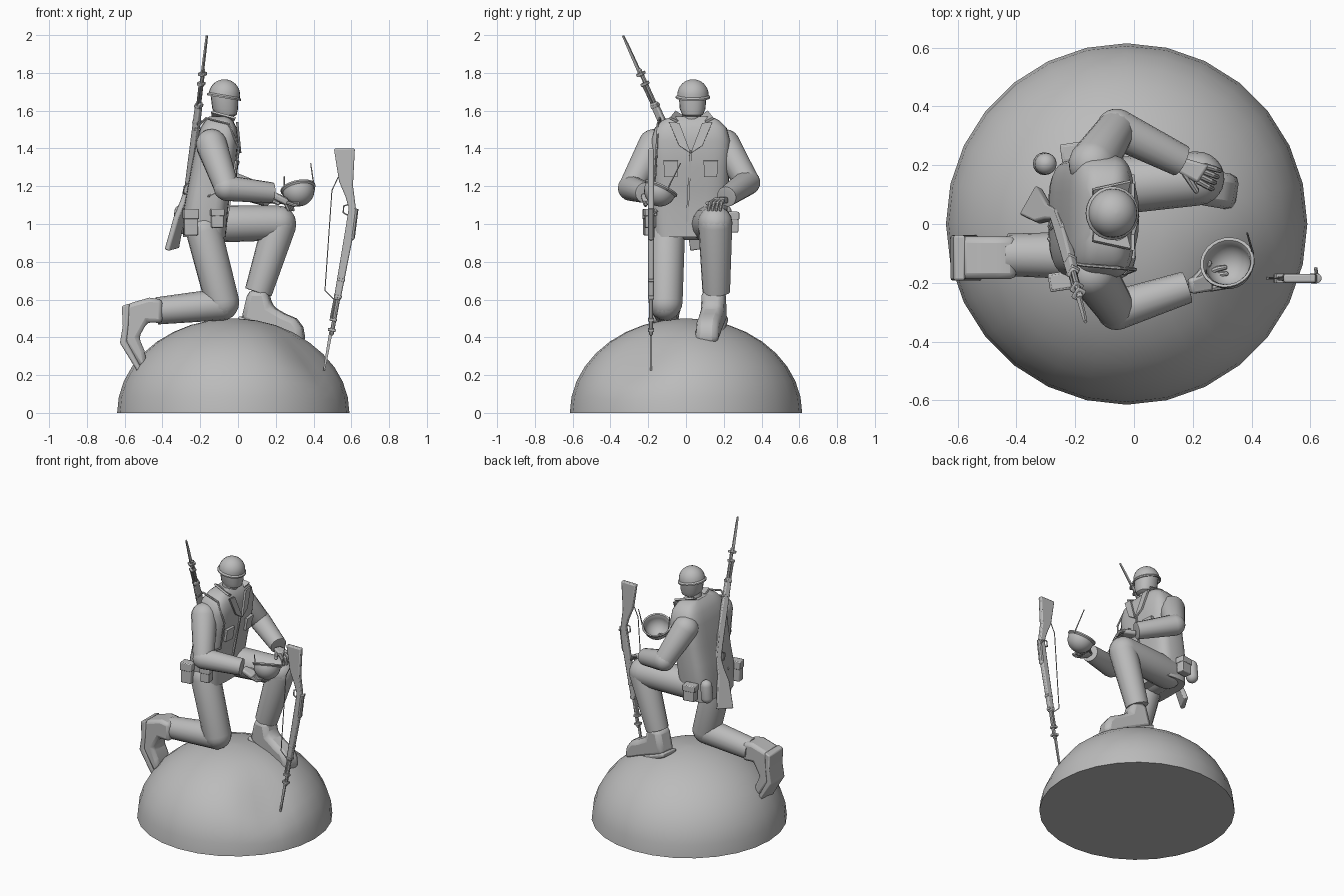
import bpy, bmesh, math
from mathutils import Vector, Matrix

cube = bpy.data.objects.get("Cube")
if cube:
    bpy.data.objects.remove(cube, do_unlink=True)

grey = bpy.data.materials.new("stone grey")
grey.use_nodes = True
GREY = (0.5, 0.5, 0.5, 1)
grey.diffuse_color = GREY
grey.node_tree.nodes["Principled BSDF"].inputs["Base Color"].default_value = GREY
parts = []


def finish(name, bm, bevel=0):
    bmesh.ops.recalc_face_normals(bm, faces=bm.faces)
    mesh = bpy.data.meshes.new(name)
    bm.to_mesh(mesh)
    bm.free()
    mesh.materials.append(grey)
    ob = bpy.data.objects.new(name, mesh)
    bpy.context.collection.objects.link(ob)
    if bevel:
        mod = ob.modifiers.new("soft_edges", "BEVEL")
        mod.width, mod.segments, mod.limit_method = bevel, 2, "ANGLE"
    parts.append(ob)
    return ob


def skin(bm, rings):
    """Bridge rings of points and cap both ends."""
    rows = [[bm.verts.new(p) for p in r] for r in rings]
    n = len(rows[0])
    for a, b in zip(rows, rows[1:]):
        for i in range(n):
            j = (i + 1) % n
            bm.faces.new((a[i], a[j], b[j], b[i]))
    bm.faces.new(rows[0])
    bm.faces.new(rows[-1])


def oval(cx, cy, z, hx, hy, n=24, power=1.0):
    pts = []
    for i in range(n):
        a = 2 * math.pi * i / n
        c, s = math.cos(a), math.sin(a)
        pts.append(Vector((cx + hx * math.copysign(abs(c) ** power, c),
                           cy + hy * math.copysign(abs(s) ** power, s), z)))
    return pts


def loft(name, rows, n=24, power=1.0, matrix=Matrix()):
    """Stack of ovals, each row = (z, cx, cy, hx, hy)."""
    bm = bmesh.new()
    skin(bm, [[matrix @ p for p in oval(cx, cy, z, hx, hy, n, power)]
              for z, cx, cy, hx, hy in rows])
    return finish(name, bm)


def aim(direction):
    return Vector(direction).to_track_quat("Z", "Y").to_matrix().to_4x4()


def capsule(name, a, b, ra, rb, n=16, end=1.0):
    """Tapered limb with domed ends; end flattens the far dome."""
    a, b = Vector(a), Vector(b)
    length = (b - a).length
    rows = []
    for k in range(6):
        t = math.radians(5 + 17 * k)
        rows.append((-ra * math.cos(t), 0, 0, ra * math.sin(t), ra * math.sin(t)))
    for k in range(6):
        t = math.radians(90 - 17 * k)
        rows.append((length + end * rb * math.cos(t), 0, 0, rb * math.sin(t), rb * math.sin(t)))
    return loft(name, rows, n, matrix=Matrix.Translation(a) @ aim(b - a))


def prism(name, pts, thick, matrix, bevel=0.0):
    """Outline in local XY, centred thickness along local Z."""
    bm = bmesh.new()
    skin(bm, [[matrix @ Vector((x, y, s * thick / 2)) for x, y in pts] for s in (-1, 1)])
    return finish(name, bm, bevel)


def box(name, loc, size, rot=(0, 0, 0), bevel=0.0):
    bm = bmesh.new()
    turn = Matrix.Rotation(rot[2], 4, "Z") @ Matrix.Rotation(rot[1], 4, "Y") @ Matrix.Rotation(rot[0], 4, "X")
    bmesh.ops.create_cube(bm, size=1, matrix=Matrix.Translation(loc) @ turn @ Matrix.Diagonal((*size, 1)))
    return finish(name, bm, bevel)


def frame(origin, x, y):
    """Matrix with local X along x and local Y as near to y as possible."""
    x = Vector(x).normalized()
    z = x.cross(Vector(y)).normalized()
    y = z.cross(x)
    m = Matrix((x, y, z)).transposed().to_4x4()
    return Matrix.Translation(origin) @ m


# Dome base, worn down where the rifle is planted
rows = []
for k in range(10):
    t = math.radians(9.8 * k)
    rows.append((0.5 * math.sin(t), -0.025, 0, 0.615 * math.cos(t), 0.615 * math.cos(t)))
dome = loft("dome_base", rows, 28)
for v in dome.data.vertices:
    d = (v.co.xy - Vector((0.45, -0.28))).length
    v.co.z *= 1 - 0.25 * math.exp(-(d / 0.17) ** 2)

# Jacket and neck
loft("jacket", [(0.93, -0.178, 0.02, 0.114, 0.185), (1.08, -0.17, 0.02, 0.118, 0.2),
                (1.18, -0.154, 0.025, 0.116, 0.2), (1.3, -0.13, 0.025, 0.118, 0.205),
                (1.44, -0.11, 0.025, 0.111, 0.21), (1.51, -0.103, 0.025, 0.096, 0.19),
                (1.55, -0.1, 0.025, 0.072, 0.15), (1.57, -0.1, 0.03, 0.05, 0.1)], 32, 0.55)
capsule("neck", (-0.09, 0.03, 1.5), (-0.075, 0.03, 1.62), 0.05, 0.05)

# Collar, lapels, front seam and chest pockets
for s, side in ((-1, "right"), (1, "left")):
    prism(side + "_lapel", [(0, 0), (0.16, 0.06 * s), (0.165, 0.115 * s), (0.04, 0.062 * s)], 0.012,
          frame((0.012, 0.025, 1.375), (-0.1, 0, 1), (0, 1, 0)))
    prism(side + "_collar", [(-0.06, 0), (0.06, 0), (0.075, 0.045), (-0.06, 0.05)], 0.012,
          frame((-0.08, 0.03 + 0.06 * s, 1.555), (1, 0.25 * s, -0.25), (0, 0.85 * s, 0.5)))
    box(side + "_chest_pocket", (-0.014, 0.025 + 0.105 * s, 1.29), (0.02, 0.07, 0.08), (0, 0.13, 0.08 * s))
    box(side + "_pocket_flap", (-0.006, 0.025 + 0.105 * s, 1.325), (0.02, 0.076, 0.022), (0, 0.13, 0.08 * s))
box("front_seam", (-0.03, 0.015, 1.2), (0.012, 0.012, 0.38), (-0.05, 0.17, 0))

# Belt pouches and canteen
for name, x, y, z, w, h in (("right_rear_pouch", -0.25, -0.195, 1.01, 0.072, 0.14),
                            ("right_front_pouch", -0.11, -0.19, 1.03, 0.062, 0.1),
                            ("left_rear_pouch", -0.205, 0.245, 1.01, 0.08, 0.11)):
    box(name, (x, y, z), (w, 0.055, h), (0, 0, 0.15), 0.006)
    box(name + "_flap", (x, y, z + h * 0.3), (w + 0.008, 0.063, h * 0.38), (0, 0, 0.15), 0.005)
capsule("canteen", (-0.305, 0.205, 0.985), (-0.3, 0.205, 1.065), 0.039, 0.037)

# Head
loft("head", [(1.568, -0.06, 0.035, 0.035, 0.035), (1.578, -0.062, 0.035, 0.055, 0.055),
              (1.61, -0.068, 0.035, 0.068, 0.068), (1.69, -0.072, 0.035, 0.074, 0.074)], 20, 0.9)


def helmet_shell(name, matrix, r):
    """Hollow bowl with a rolled brim, opening towards local -Z."""
    outer = [(r * math.sin(t), r * math.cos(t)) for t in (math.radians(2 + 11 * k) for k in range(9))]
    inner = [(q * 0.9, z * 0.9 - 0.02 * r) for q, z in reversed(outer)]
    brim = [(r * 1.1, -0.1 * r), (r * 1.1, -0.2 * r), (r * 0.98, -0.18 * r)]
    return loft(name, [(z, 0, 0, q, q) for q, z in outer + brim + inner], 24, matrix=matrix)


helmet_shell("worn_helmet", Matrix.Translation((-0.072, 0.037, 1.683)) @ Matrix.Rotation(0.17, 4, "Y"), 0.083)
bowl = Matrix.Translation((0.32, -0.137, 1.178)) @ aim((0.18, -0.42, -0.88))
helmet_shell("held_helmet", bowl, 0.085)
capsule("held_chin_strap", (0.405, -0.1, 1.18), (0.385, -0.03, 1.32), 0.004, 0.003, 6)
capsule("held_strap_end", (0.245, -0.16, 1.18), (0.245, -0.17, 1.25), 0.004, 0.003, 6)

# Arms and hands
for side, shoulder, elbow, wrist in (
        ("right", (-0.14, -0.17, 1.42), (-0.06, -0.293, 1.19), (0.18, -0.215, 1.165)),
        ("left", (-0.14, 0.205, 1.42), (-0.06, 0.325, 1.22), (0.16, 0.215, 1.145))):
    capsule(side + "_upper_arm", shoulder, elbow, 0.083, 0.066)
    capsule(side + "_forearm", elbow, wrist, 0.068, 0.055, end=0.05)


def hand(side, origin, forward, across, curl, thumb):
    m = frame(origin, forward, across)
    prism(side + "_palm", [(-0.03, -0.026), (0.05, -0.036), (0.06, 0.036), (-0.03, 0.026)], 0.032, m, 0.01)
    for i in range(4):
        y = -0.028 + 0.0187 * i
        root, mid, tip = (0.05, y, 0), (0.085, y * 1.15, 0.25 * curl), (0.105, y * 1.2, curl)
        capsule(f"{side}_finger_{i + 1}", m @ Vector(root), m @ Vector(mid), 0.011, 0.010, 8)
        capsule(f"{side}_fingertip_{i + 1}", m @ Vector(mid), m @ Vector(tip), 0.010, 0.008, 8)
    capsule(side + "_thumb", m @ Vector((0, 0.022 * thumb, 0)), m @ Vector((0.055, 0.06 * thumb, curl * 0.3)),
            0.013, 0.010, 8)


hand("right", (0.215, -0.205, 1.14), (1, 0.3, -0.5), (-0.3, 1, 0.3), 0.02, 1)
hand("left", (0.185, 0.19, 1.125), (1, -0.42, -0.05), (0.42, 1, 0), -0.045, -1)

# Legs
capsule("right_thigh", (-0.18, -0.1, 0.96), (-0.083, -0.108, 0.585), 0.095, 0.09)
capsule("right_shin", (-0.083, -0.108, 0.575), (-0.43, -0.105, 0.54), 0.085, 0.072, end=0.05)
capsule("left_thigh", (-0.17, 0.12, 1.0), (0.215, 0.155, 1.005), 0.1, 0.092)
capsule("left_shin", (0.218, 0.155, 0.995), (0.108, 0.16, 0.64), 0.09, 0.073, end=0.05)
capsule("hips", (-0.175, -0.06, 1.01), (-0.175, 0.1, 1.01), 0.095, 0.095)

# Boots: side outline plus a thin sole
upright = frame((0, -0.115, 0), (1, 0, 0), (0, 0, 1))
prism("right_boot", [(-0.40, 0.6), (-0.47, 0.61), (-0.59, 0.575), (-0.6, 0.47), (-0.605, 0.38), (-0.52, 0.24),
                     (-0.48, 0.255), (-0.495, 0.33), (-0.525, 0.4), (-0.48, 0.48), (-0.40, 0.475)],
      0.145, upright, 0.022)
prism("right_sole", [(-0.575, 0.58), (-0.615, 0.565), (-0.61, 0.46), (-0.625, 0.37), (-0.53, 0.215),
                     (-0.505, 0.225), (-0.59, 0.38), (-0.58, 0.46)], 0.155, upright, 0.008)
planted = frame((0.06, 0.155, 0), (1, -0.17, 0), (0, 0, 1))
prism("left_boot", [(0.0, 0.65), (0.1, 0.65), (0.12, 0.565), (0.19, 0.525), (0.25, 0.5), (0.285, 0.455),
                    (0.295, 0.4), (0.28, 0.355), (0.13, 0.42), (-0.04, 0.49), (-0.02, 0.57)], 0.122, planted, 0.03)
prism("left_sole", [(-0.05, 0.515), (0.1, 0.455), (0.28, 0.38), (0.27, 0.345), (0.1, 0.415), (-0.05, 0.48)],
      0.125, planted, 0.012)


# Rifles: local X runs from muzzle tip to butt, local Y is the sight side
def rifle(name, m, sling):
    def rod(part, a, b, r, n=8):
        capsule(f"{name}_{part}", m @ Vector(a), m @ Vector(b), r, r, n, 0.2)

    prism(name + "_stock", [(0.38, 0.02), (0.785, 0.026), (0.88, 0.012), (0.99, -0.023), (1.185, -0.048),
                            (1.165, -0.157), (1.0, -0.1), (0.926, -0.052), (0.87, -0.024), (0.79, -0.022),
                            (0.38, -0.016)], 0.03, m, 0.007)
    rod("barrel", (0.2, 0.006, 0), (0.4, 0.006, 0), 0.011)
    rod("gas_tube", (0.28, -0.012, 0), (0.4, -0.01, 0), 0.007)
    rod("receiver", (0.72, 0.02, 0), (0.87, 0.012, 0), 0.017, 10)
    rod("bolt", (0.84, 0.02, 0), (0.86, 0.01, 0.035), 0.006)
    prism(name + "_bayonet", [(0, 0.004), (0.05, 0.007), (0.23, 0.009), (0.23, -0.009), (0.05, -0.006),
                              (0, -0.004)], 0.009, m)
    for x, h in ((0.21, 0.024), (0.265, 0.02), (0.39, 0.024), (0.48, 0.024)):
        prism(name + "_band", [(x, -0.018), (x + 0.016, -0.018), (x + 0.016, h), (x, h)], 0.032, m, 0.003)
    guard = [(0.83, -0.02, 0), (0.84, -0.048, 0), (0.875, -0.052, 0), (0.89, -0.025, 0)]
    for a, b in zip(guard, guard[1:]):
        rod("trigger_guard", a, b, 0.004, 6)
    strap = [(0.38, -0.016, 0), (0.417, -0.07, 0), (0.945, -0.128, 0), (1.02, -0.108, 0)]
    for a, b in zip(strap, strap[1:]) if sling else ():
        rod("sling", a, b, 0.003, 6)


rifle("standing_rifle", frame((0.455, -0.185, 0.225), (0.178, 0, 0.984), (1, 0, 0)), True)
tip, butt = Vector((-0.165, -0.333, 1.997)), Vector((-0.3, 0.175, 0.87))
rifle("slung_rifle", frame(tip, butt - tip, (0.5, 0.85, 0.2)) @ Matrix.Scale(1.03, 4), False)

# Sling of the carried rifle, running over the right shoulder
strap = [(-0.23, -0.13, 1.5), (-0.17, -0.14, 1.56), (-0.05, -0.15, 1.53), (0.005, -0.155, 1.4),
         (-0.02, -0.165, 1.22), (-0.15, -0.18, 1.15), (-0.29, -0.05, 1.08)]
for a, b in zip(strap, strap[1:]):
    capsule("carried_sling", a, b, 0.006, 0.006, 6)

# Smooth shading with kept edges
bpy.ops.object.select_all(action="DESELECT")
for ob in parts:
    ob.select_set(True)
bpy.context.view_layer.objects.active = parts[0]
bpy.ops.object.shade_smooth_by_angle(angle=math.radians(35))
